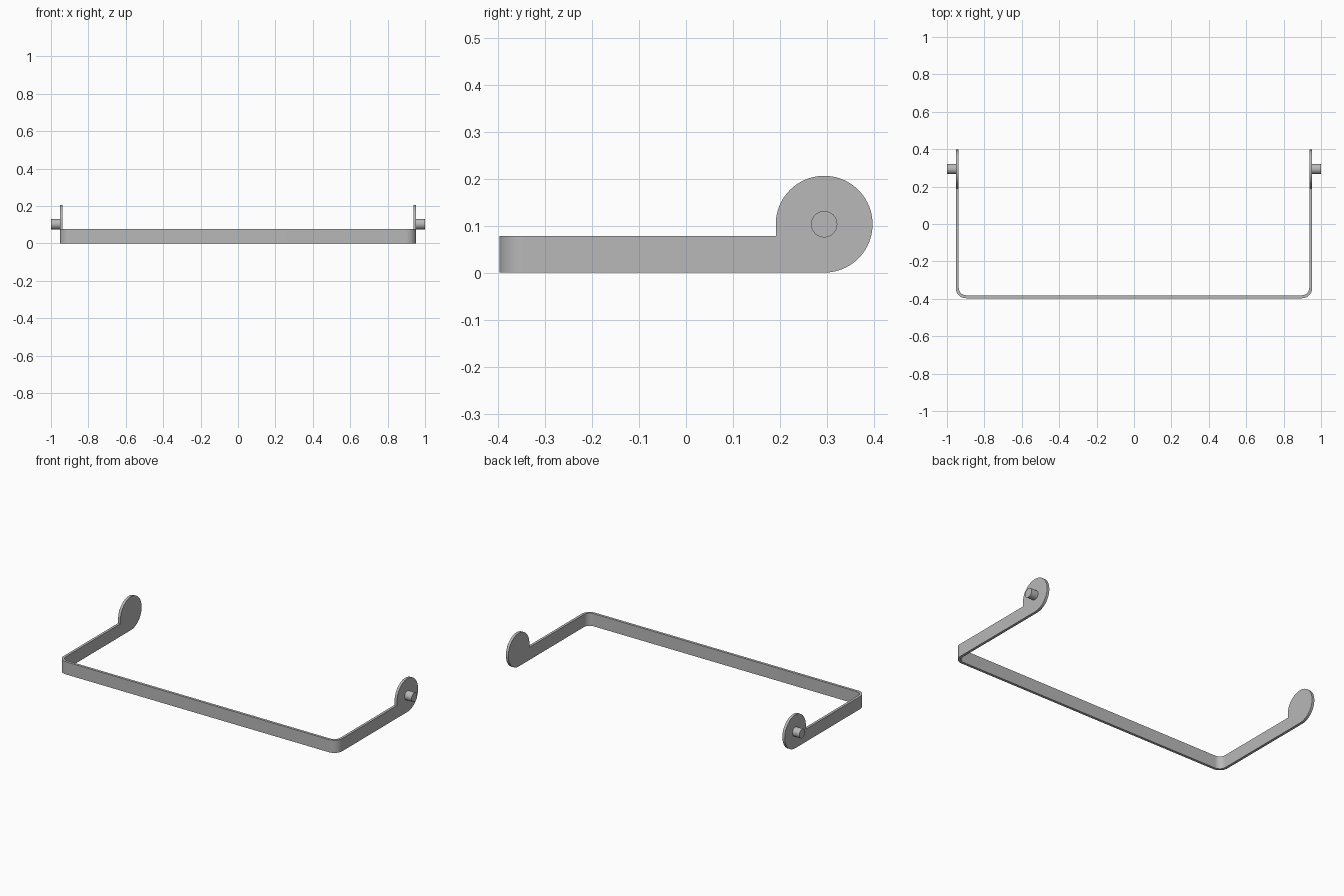
import bpy, bmesh
from math import sin, cos, pi, radians
from mathutils import Vector

cube = bpy.data.objects.get("Cube")
if cube:
    bpy.data.objects.remove(cube, do_unlink=True)

OUTER_X = 0.953      # outside face of the side arms
THICK = 0.016        # strip thickness
HEIGHT = 0.078       # strip height
FRONT_Y = -0.397
BEND = 0.055         # outer bend radius
DISC_Y, DISC_Z, DISC_R = 0.294, 0.103, 0.103
PIN_R = 0.028

metal = bpy.data.materials.new("grey metal")
metal.use_nodes = True
grey = (0.48, 0.48, 0.48, 1)
metal.diffuse_color = grey
metal.node_tree.nodes["Principled BSDF"].inputs["Base Color"].default_value = grey


def arc(cx, cy, r, start, end, steps):
    """Points along an arc, angles in degrees."""
    angles = [radians(start + (end - start) * i / steps) for i in range(steps + 1)]
    return [(cx + r * cos(a), cy + r * sin(a)) for a in angles]


def extrude_profile(name, points, depth):
    """Solid made by extruding a closed outline of 3D points along depth."""
    bm = bmesh.new()
    face = bm.faces.new([bm.verts.new(p) for p in points])
    result = bmesh.ops.extrude_face_region(bm, geom=[face])
    verts = [v for v in result["geom"] if isinstance(v, bmesh.types.BMVert)]
    bmesh.ops.translate(bm, verts=verts, vec=Vector(depth))
    bmesh.ops.recalc_face_normals(bm, faces=bm.faces)
    mesh = bpy.data.meshes.new(name)
    bm.to_mesh(mesh)
    bm.free()
    mesh.materials.append(metal)
    obj = bpy.data.objects.new(name, mesh)
    bpy.context.collection.objects.link(obj)
    bpy.ops.object.select_all(action="DESELECT")
    obj.select_set(True)
    bpy.context.view_layer.objects.active = obj
    bpy.ops.object.shade_smooth_by_angle(angle=radians(30))
    return obj


# Front bar with a rounded bend at each end
bend_x, bend_y = OUTER_X - BEND, FRONT_Y + BEND


def bent_edge(r):
    return (arc(-bend_x, bend_y, r, 180, 270, 12)
            + arc(bend_x, bend_y, r, 270, 360, 12))


outline = bent_edge(BEND) + bent_edge(BEND - THICK)[::-1]
extrude_profile("front_bar", [(x, y, 0) for x, y in outline], (0, 0, HEIGHT))

# Side arms ending in a round lug, each with an outward pin
arm = [(bend_y, HEIGHT), (bend_y, 0)]
arm += arc(DISC_Y, DISC_Z, DISC_R, -90, 180, 60)
arm += [(DISC_Y - DISC_R, HEIGHT)]
pin = arc(DISC_Y, DISC_Z, PIN_R, 0, 360, 40)[:-1]

for side, s in (("left", 1), ("right", -1)):
    extrude_profile(side + "_arm", [(s * OUTER_X, y, z) for y, z in arm],
                    (-s * THICK, 0, 0))
    extrude_profile(side + "_pin", [(s * OUTER_X, y, z) for y, z in pin],
                    (s * (1 - OUTER_X), 0, 0))
